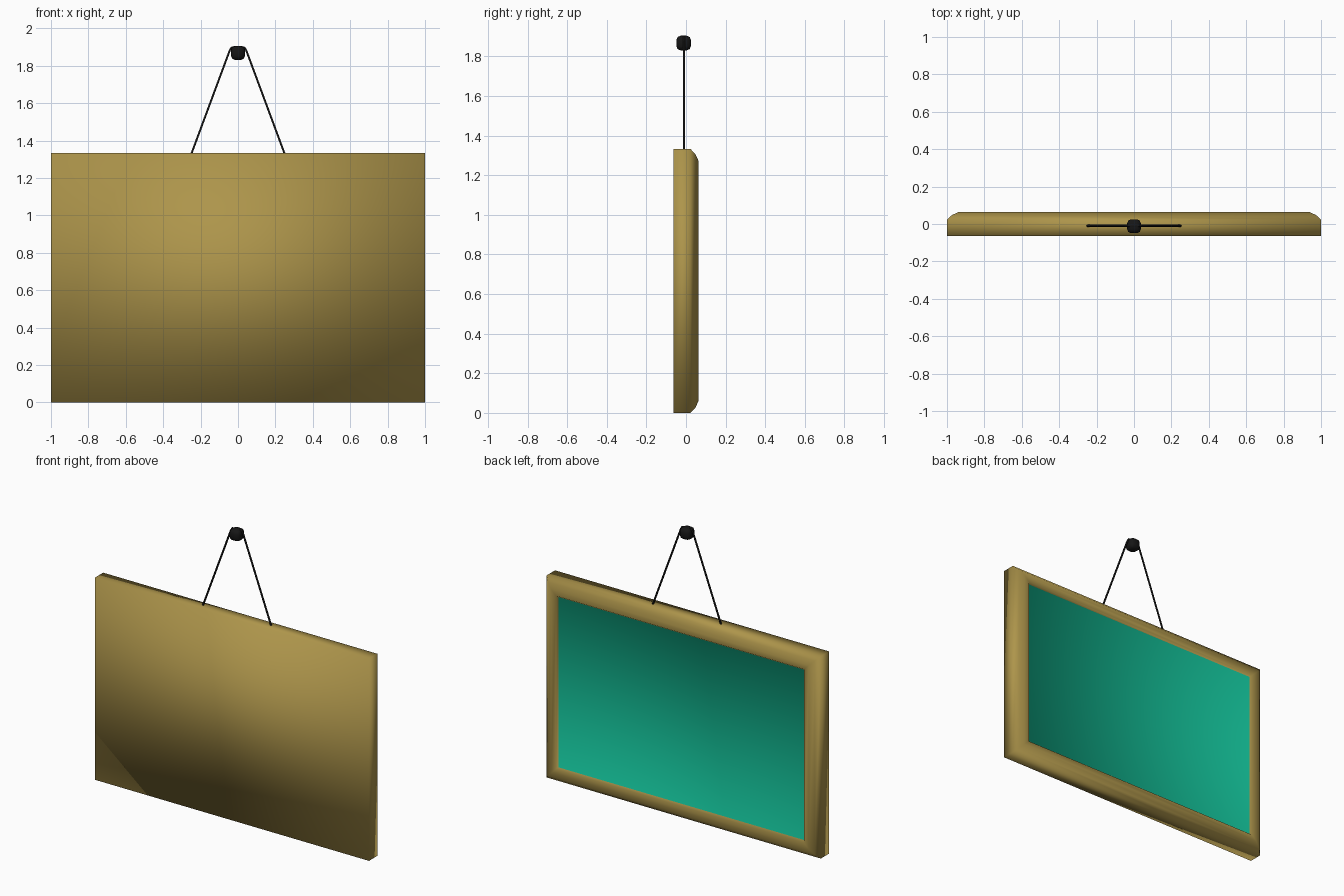
import bpy, bmesh

if "Cube" in bpy.data.objects:
    bpy.data.objects.remove(bpy.data.objects["Cube"])


def material(name, rgb):
    m = bpy.data.materials.new(name)
    m.diffuse_color = (*rgb, 1)
    m.use_nodes = True
    m.node_tree.nodes["Principled BSDF"].inputs["Base Color"].default_value = m.diffuse_color
    return m


gold = material("gold", (0.42, 0.30, 0.07))
green = material("green", (0.006, 0.47, 0.28))
black = material("black", (0.008, 0.008, 0.008))

HEIGHT = 1.333

# Framed board: rectangular loops, each an inset from the outline and a depth y
profile = [(0, -0.063), (0, 0.023), (0.027, 0.048), (0.06, 0.063),
           (0.095, 0.063), (0.105, 0.05)]
bm = bmesh.new()
rings = []
for inset, y in profile:
    x, lo, hi = 1 - inset, inset, HEIGHT - inset
    rings.append([bm.verts.new(c) for c in
                  ((-x, y, lo), (x, y, lo), (x, y, hi), (-x, y, hi))])
for a, b in zip(rings, rings[1:]):
    for i in range(4):
        j = (i + 1) % 4
        bm.faces.new((a[i], a[j], b[j], b[i]))
bm.faces.new(rings[0])
bm.faces.new(rings[-1]).material_index = 1
bmesh.ops.recalc_face_normals(bm, faces=bm.faces[:])
for f in bm.faces:
    f.smooth = True
mesh = bpy.data.meshes.new("framed_board")
bm.to_mesh(mesh)
bm.free()
mesh.materials.append(gold)
mesh.materials.append(green)
bpy.context.collection.objects.link(bpy.data.objects.new("framed_board", mesh))

# Hanging cord looped over the nail
half = [(0.252, 1.322), (0.045, 1.88), (0.035, 1.897), (0.02, 1.9)]
path = [(-x, z) for x, z in half] + [(x, z) for x, z in reversed(half)]
curve = bpy.data.curves.new("hanging_cord", "CURVE")
curve.dimensions = "3D"
curve.bevel_depth = 0.006
curve.bevel_resolution = 1
curve.use_fill_caps = True
spline = curve.splines.new("POLY")
spline.points.add(len(path) - 1)
for p, (x, z) in zip(spline.points, path):
    p.co = (x, -0.01, z, 1)
curve.materials.append(black)
bpy.context.collection.objects.link(bpy.data.objects.new("hanging_cord", curve))

# Rounded nail head
bpy.ops.mesh.primitive_cube_add(size=0.074, location=(0, -0.012, 1.868))
nail = bpy.context.object
nail.name = "nail_head"
nail.data.materials.append(black)
bevel = nail.modifiers.new("rounding", "BEVEL")
bevel.width = 0.022
bevel.segments = 2
bpy.ops.object.shade_smooth()
